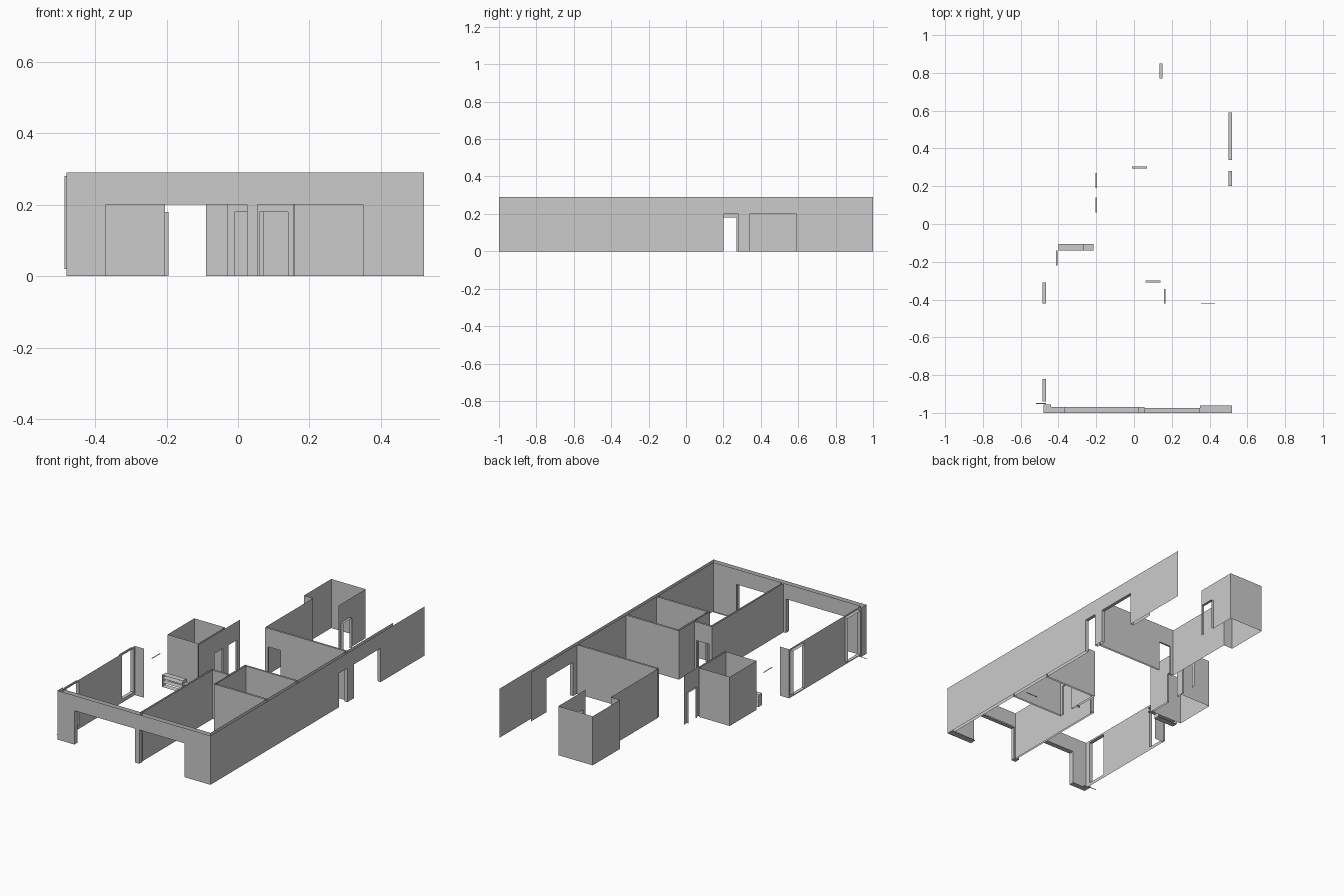
import bpy

if "Cube" in bpy.data.objects:
    bpy.data.objects.remove(bpy.data.objects["Cube"])

H = 0.29       # wall height
DOOR = 0.18    # door height
WIN = 0.20     # large opening height


def mesh_object(name, quads):
    verts, faces = [], []
    for q in quads:
        faces.append(tuple(range(len(verts), len(verts) + 4)))
        verts.extend(q)
    me = bpy.data.meshes.new(name)
    me.from_pydata(verts, [], faces)
    ob = bpy.data.objects.new(name, me)
    bpy.context.collection.objects.link(ob)
    return ob


def point(axis, c, t, z):
    """axis 'x': plane x=c running along y; axis 'y': plane y=c running along x."""
    return (c, t, z) if axis == 'x' else (t, c, z)


def wall_quads(axis, c, t0, t1, holes=()):
    """Zero-thickness wall with rectangular holes (t0, t1, z0, z1)."""
    quads = []

    def panel(a, b, z0, z1):
        if b - a > 1e-5 and z1 - z0 > 1e-5:
            quads.append([point(axis, c, a, z0), point(axis, c, b, z0),
                          point(axis, c, b, z1), point(axis, c, a, z1)])
    at = t0
    for a, b, z0, z1 in sorted(holes):
        panel(at, a, 0, H)
        panel(a, b, 0, z0)
        panel(a, b, z1, H)
        at = b
    panel(at, t1, 0, H)
    return quads


def room(name, walls):
    mesh_object(name, [q for w in walls for q in wall_quads(*w)])


def reveal(name, axis, c0, c1, hole):
    """Jambs and head (and sill for raised openings) joining two wall skins."""
    a, b, z0, z1 = hole
    P = lambda c, t, z: point(axis, c, t, z)
    quads = [[P(c0, t, z0), P(c1, t, z0), P(c1, t, z1), P(c0, t, z1)] for t in (a, b)]
    for z in ((z0, z1) if z0 > 0 else (z1,)):
        quads.append([P(c0, a, z), P(c1, a, z), P(c1, b, z), P(c0, b, z)])
    mesh_object(name, quads)


def plate(name, x0, x1, y0, y1, z):
    mesh_object(name, [[(x0, y0, z), (x1, y0, z), (x1, y1, z), (x0, y1, z)]])


# openings
store_door = (0.77, 0.85, 0, DOOR)
kitchen_window = (0.34, 0.59, 0, WIN)
entrance = (0.20, 0.28, 0, WIN)
kitchen_door = (-0.01, 0.07, 0, DOOR)
side_door = (0.19, 0.27, 0, DOOR)
toilet_door = (0.06, 0.14, 0, DOOR)
bedroom_door = (0.06, 0.14, 0, DOOR)
bath_door = (-0.42, -0.345, 0, DOOR)
left_back = (-0.42, -0.31, 0.02, 0.28)
left_front = (-0.94, -0.82, 0.02, 0.28)
front_left = (-0.37, 0.025, 0, WIN)
front_right = (0.055, 0.35, 0, WIN)

# outer facades
room("outer_walls", [
    ('x', 0.52, -1, 1, [entrance, kitchen_window]),
    ('y', -1, -0.48, 0.52, [front_left, front_right]),
    ('x', -0.48, -1, -0.95),
])

# kitchen with the storage nook behind it
room("kitchen_walls", [
    ('y', 0.305, -0.03, 0.50, [kitchen_door]),
    ('x', -0.03, 0.305, 0.745),
    ('y', 0.745, -0.09, -0.03),
    ('x', -0.09, 0.745, 1),
    ('y', 1, -0.09, 0.135),
    ('x', 0.135, 0.745, 1, [store_door]),
    ('x', 0.50, 0.305, 0.735, [kitchen_window]),
])

# hall and living room
room("hall_walls", [
    ('y', 0.295, -0.03, 0.50, [kitchen_door]),
    ('x', 0.50, -0.155, 0.295, [entrance]),
    ('y', -0.155, 0.155, 0.50),
    ('x', 0.155, -0.30, -0.155),
    ('y', -0.30, 0.04, 0.155, [bedroom_door]),
    ('x', -0.195, -0.09, 0.295, [toilet_door, side_door]),
])
room("living_room_walls", [
    ('x', 0.04, -0.97, -0.30),
    ('y', -0.97, -0.465, 0.04, [front_left]),
    ('x', -0.465, -0.97, -0.30, [left_front, left_back]),
    ('y', -0.30, -0.465, -0.405),
])

# bedroom
room("bedroom_walls", [
    ('x', 0.05, -0.97, -0.31),
    ('y', -0.31, 0.05, 0.155, [bedroom_door]),
    ('x', 0.158, -0.45, -0.31, [bath_door]),
    ('y', -0.45, 0.158, 0.50),
    ('x', 0.50, -0.97, -0.45),
    ('y', -0.97, 0.05, 0.50, [front_right]),
])

# bathroom and toilet
room("bathroom_walls", [
    ('x', 0.167, -0.44, -0.165, [bath_door]),
    ('x', 0.50, -0.44, -0.165),
    ('y', -0.44, 0.167, 0.50),
    ('y', -0.165, 0.167, 0.50),
])
room("toilet_walls", [
    ('x', -0.405, -0.08, 0.17),
    ('x', -0.205, -0.08, 0.17, [toilet_door]),
    ('y', -0.08, -0.405, -0.205),
    ('y', 0.17, -0.405, -0.205),
])

# door and window reveals
for args in [
    ("store_door_frame", 'x', 0.135, 0.15, store_door),
    ("kitchen_window_frame", 'x', 0.50, 0.52, kitchen_window),
    ("entrance_frame", 'x', 0.50, 0.52, entrance),
    ("kitchen_door_frame", 'y', 0.295, 0.305, kitchen_door),
    ("side_door_frame", 'x', -0.205, -0.195, side_door),
    ("toilet_door_frame", 'x', -0.205, -0.195, toilet_door),
    ("bedroom_door_frame", 'y', -0.31, -0.30, bedroom_door),
    ("bath_door_frame", 'x', 0.158, 0.167, bath_door),
    ("left_back_frame", 'x', -0.485, -0.465, left_back),
    ("left_front_frame", 'x', -0.485, -0.465, left_front),
    ("front_left_frame", 'y', -1, -0.97, front_left),
    ("front_right_frame", 'y', -1, -0.975, front_right),
]:
    reveal(*args)

# pier undersides, loose lintel and sill strips
plate("left_pier_base", -0.48, -0.37, -1, -0.97, 0)
plate("left_corner_base", -0.48, -0.44, -0.97, -0.955, 0)
plate("middle_pier_base", 0.025, 0.055, -1, -0.97, 0)
plate("right_pier_base", 0.35, 0.52, -1, -0.96, 0)
plate("corner_sill", -0.52, -0.465, -0.953, -0.947, 0.0)
plate("loose_lintel", -0.414, -0.406, -0.22, -0.14, 0.2)
plate("bath_ledge", 0.355, 0.43, -0.422, -0.419, 0.04)

# low shelf unit
for i, z in enumerate((0.005, 0.075)):
    plate(f"shelf_case_{i}", -0.40, -0.265, -0.14, -0.105, z)
for i, z in enumerate((0.03, 0.055)):
    plate(f"shelf_board_{i}", -0.40, -0.215, -0.14, -0.105, z)
mesh_object("shelf_sides", [
    [(x, -0.14, 0.005), (x, -0.105, 0.005), (x, -0.105, 0.075), (x, -0.14, 0.075)]
    for x in (-0.40, -0.265)])
